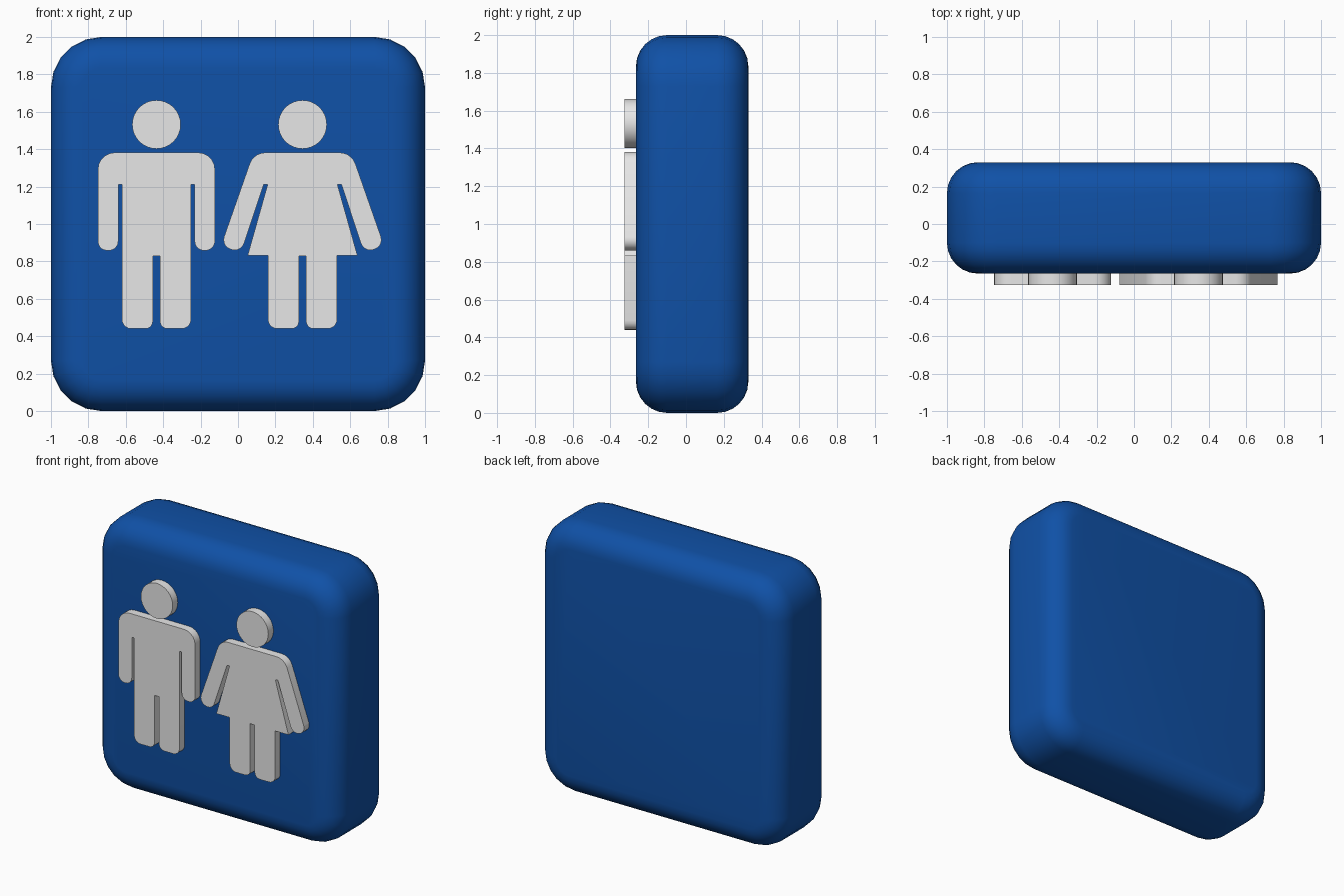
import bpy, bmesh, math
from mathutils import Vector

if "Cube" in bpy.data.objects:
    bpy.data.objects.remove(bpy.data.objects["Cube"])


def material(name, rgb):
    m = bpy.data.materials.new(name)
    m.diffuse_color = (*rgb, 1)
    m.use_nodes = True
    m.node_tree.nodes["Principled BSDF"].inputs["Base Color"].default_value = m.diffuse_color
    return m


BLUE = material("sign blue", (0.005, 0.082, 0.385))
GREY = material("light grey", (0.8, 0.8, 0.8))


def finish(bm, name, mat, angle):
    bmesh.ops.recalc_face_normals(bm, faces=bm.faces)
    me = bpy.data.meshes.new(name)
    bm.to_mesh(me)
    bm.free()
    me.materials.append(mat)
    ob = bpy.data.objects.new(name, me)
    bpy.context.collection.objects.link(ob)
    bpy.ops.object.select_all(action='DESELECT')
    ob.select_set(True)
    bpy.context.view_layer.objects.active = ob
    bpy.ops.object.shade_smooth_by_angle(angle=math.radians(angle))
    return ob


def rounded(corners, steps=5):
    """Closed outline from (x, z, radius) corners with filleted points."""
    out, n = [], len(corners)
    for i, (x, z, r) in enumerate(corners):
        p = Vector((x, z))
        if r == 0:
            out.append(p)
            continue
        a = (Vector(corners[i - 1][:2]) - p).normalized()
        b = (Vector(corners[(i + 1) % n][:2]) - p).normalized()
        half = a.angle(b) / 2
        c = p + (a + b).normalized() * (r / math.sin(half))
        s = p + a * (r / math.tan(half)) - c
        e = p + b * (r / math.tan(half)) - c
        sweep = math.pi - 2 * half
        for k in range(steps + 1):
            t = k / steps
            out.append(c + (s * math.sin((1 - t) * sweep) + e * math.sin(t * sweep)) / math.sin(sweep))
    return out


def plate(name, outline, y0=-0.325, y1=-0.255):
    bm = bmesh.new()
    f = bm.faces.new([bm.verts.new((p.x, y0, p.y)) for p in outline])
    ext = bmesh.ops.extrude_face_region(bm, geom=[f], use_keep_orig=True)
    bmesh.ops.translate(bm, vec=(0, y1 - y0, 0),
                        verts=[g for g in ext["geom"] if isinstance(g, bmesh.types.BMVert)])
    return finish(bm, name, GREY, 25)


def figure(name, cx, half):
    """Mirrored body outline plus a round head."""
    left = [(-x, z, r) for x, z, r in reversed(half)]
    plate(name + "_body", rounded([(cx + x, z, r) for x, z, r in half + left]))
    plate(name + "_head", [Vector((cx + 0.13 * math.cos(a), 1.532 + 0.13 * math.sin(a)))
                           for a in (k * math.tau / 32 for k in range(32))])


# Sign block: rounded square swept through a quarter-round rim on both sides
def sign_block(radius=0.27, rim=0.165, y0=-0.265, y1=0.33, steps=6):
    bm = bmesh.new()
    angles = [k * math.pi / 2 / steps for k in range(steps + 1)]
    prof = [(rim * (1 - math.sin(a)), y0 + rim * (1 - math.cos(a))) for a in angles]
    prof += [(d, y0 + y1 - y) for d, y in reversed(prof)]
    rings = []
    for d, y in prof:
        h = 1 - d
        sq = [(sx * h, 1 + sz * h, radius - d) for sx, sz in ((-1, -1), (1, -1), (1, 1), (-1, 1))]
        rings.append([bm.verts.new((p.x, y, p.y)) for p in rounded(sq)])
    n = len(rings[0])
    for r0, r1 in zip(rings, rings[1:]):
        for i in range(n):
            j = (i + 1) % n
            bm.faces.new((r0[i], r0[j], r1[j], r1[i]))
    bm.faces.new(rings[0])
    bm.faces.new(rings[-1])
    finish(bm, "sign_block", BLUE, 40)


sign_block()

# Standing figure with straight arms and legs
legs = [(0.185, 0.44, 0.05), (0.019, 0.44, 0.04), (0.019, 0.83, 0)]
figure("straight_figure", -0.436,
       [(0.313, 1.382, 0.09), (0.313, 0.858, 0.05), (0.204, 0.858, 0.05),
        (0.204, 1.21, 0), (0.185, 1.21, 0)] + legs)

# Standing figure with slanted arms and a skirt
figure("skirt_figure", 0.345,
       [(0.262, 1.382, 0.09), (0.437, 0.882, 0.053), (0.329, 0.846, 0.053),
        (0.208, 1.21, 0), (0.187, 1.21, 0), (0.294, 0.831, 0), (0.185, 0.831, 0)] + legs)
